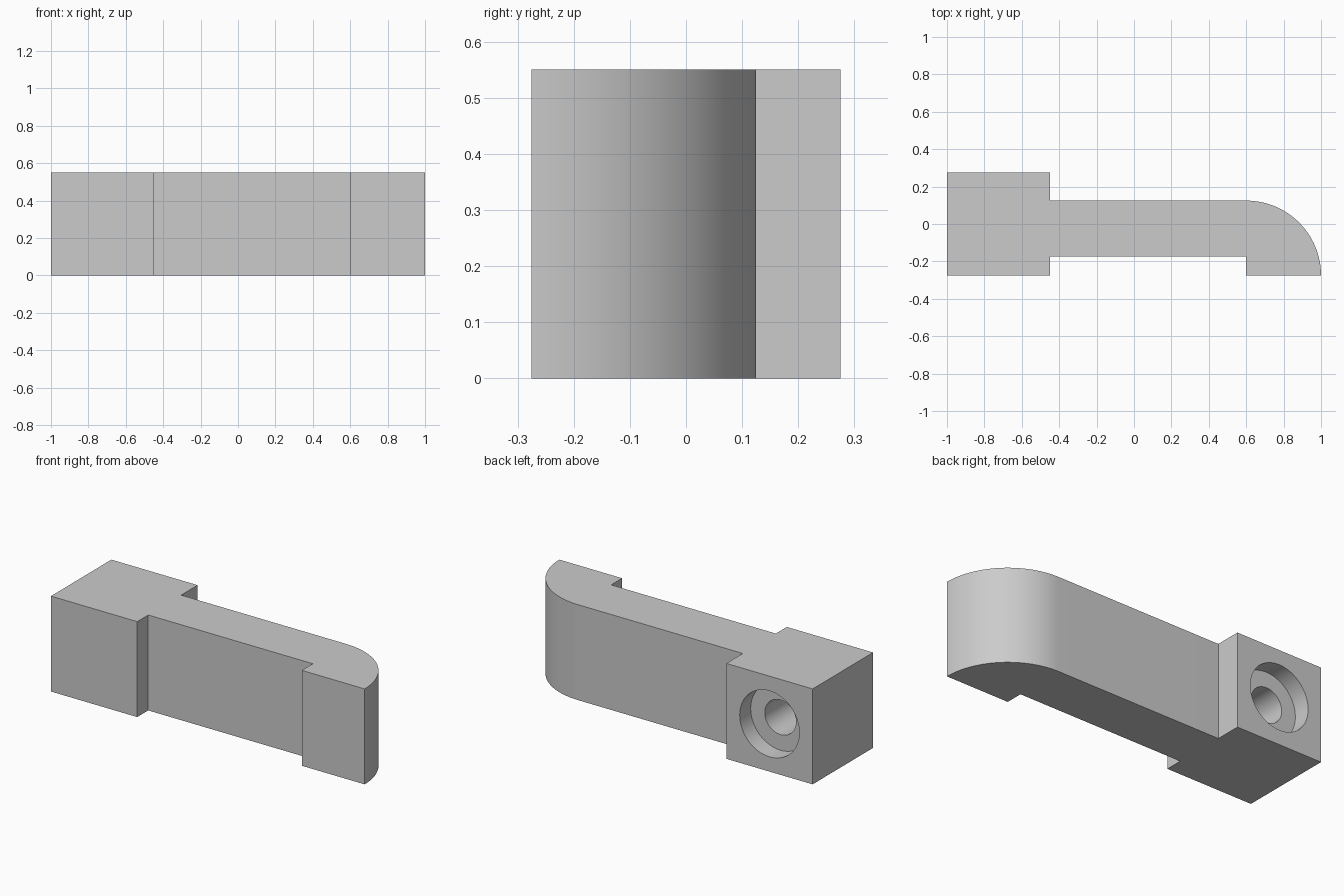
import bpy, bmesh, math
from mathutils import Matrix, Vector

HEIGHT = 0.55
HALF = HEIGHT / 2

old = bpy.data.objects.get("Cube")
if old:
    bpy.data.objects.remove(old, do_unlink=True)

grey = bpy.data.materials.new("plain_grey")
grey.use_nodes = True
color = (0.6, 0.6, 0.6, 1)
grey.diffuse_color = color
for node in grey.node_tree.nodes:
    if node.type == 'BSDF_PRINCIPLED':
        node.inputs["Base Color"].default_value = color


def make_object(name, bm):
    bmesh.ops.recalc_face_normals(bm, faces=bm.faces)
    mesh = bpy.data.meshes.new(name)
    bm.to_mesh(mesh)
    bm.free()
    mesh.materials.append(grey)
    obj = bpy.data.objects.new(name, mesh)
    bpy.context.collection.objects.link(obj)
    return obj


# Lever arm: plan outline with a quarter-round tip, extruded upward
radius, steps = 0.4, 32
outline = [(-1, HALF), (-1, -HALF), (-0.45, -HALF), (-0.45, -0.175),
           (0.6, -0.175), (0.6, -HALF)]
for i in range(steps + 1):
    a = math.pi / 2 * i / steps
    outline.append((0.6 + radius * math.cos(a), -HALF + radius * math.sin(a)))
outline += [(-0.45, 0.125), (-0.45, HALF)]

bm = bmesh.new()
base = bm.faces.new([bm.verts.new((x, y, 0)) for x, y in outline])
top = bmesh.ops.extrude_face_region(bm, geom=[base])["geom"]
bmesh.ops.translate(bm, vec=(0, 0, HEIGHT),
                    verts=[v for v in top if isinstance(v, bmesh.types.BMVert)])
arm = make_object("lever_arm", bm)

# Counterbored blind hole: stepped profile revolved about the y axis
bm = bmesh.new()
profile = [(0, 0.4), (0.19, 0.4), (0.19, 0.175), (0.1, 0.175),
           (0.1, -0.125), (0, -0.125)]
verts = [bm.verts.new((r, y, 0)) for r, y in profile]
edges = [bm.edges.new(pair) for pair in zip(verts, verts[1:])]
bmesh.ops.spin(bm, geom=verts + edges, cent=(0, 0, 0), axis=(0, 1, 0),
               angle=math.tau, steps=64)
bmesh.ops.remove_doubles(bm, verts=bm.verts, dist=0.0001)
bmesh.ops.transform(bm, matrix=Matrix.Translation(Vector((-0.725, 0, HALF))),
                    verts=bm.verts)
cutter = make_object("screw_hole_cutter", bm)
cutter.hide_render = True

# Cut the hole, then drop the cutter
cut = arm.modifiers.new("screw_hole", 'BOOLEAN')
cut.operation = 'DIFFERENCE'
cut.solver = 'EXACT'
cut.object = cutter
bpy.ops.object.select_all(action='DESELECT')
arm.select_set(True)
bpy.context.view_layer.objects.active = arm
bpy.ops.object.modifier_apply(modifier=cut.name)
bpy.data.objects.remove(cutter, do_unlink=True)
bpy.ops.object.shade_smooth_by_angle(angle=math.radians(30))
